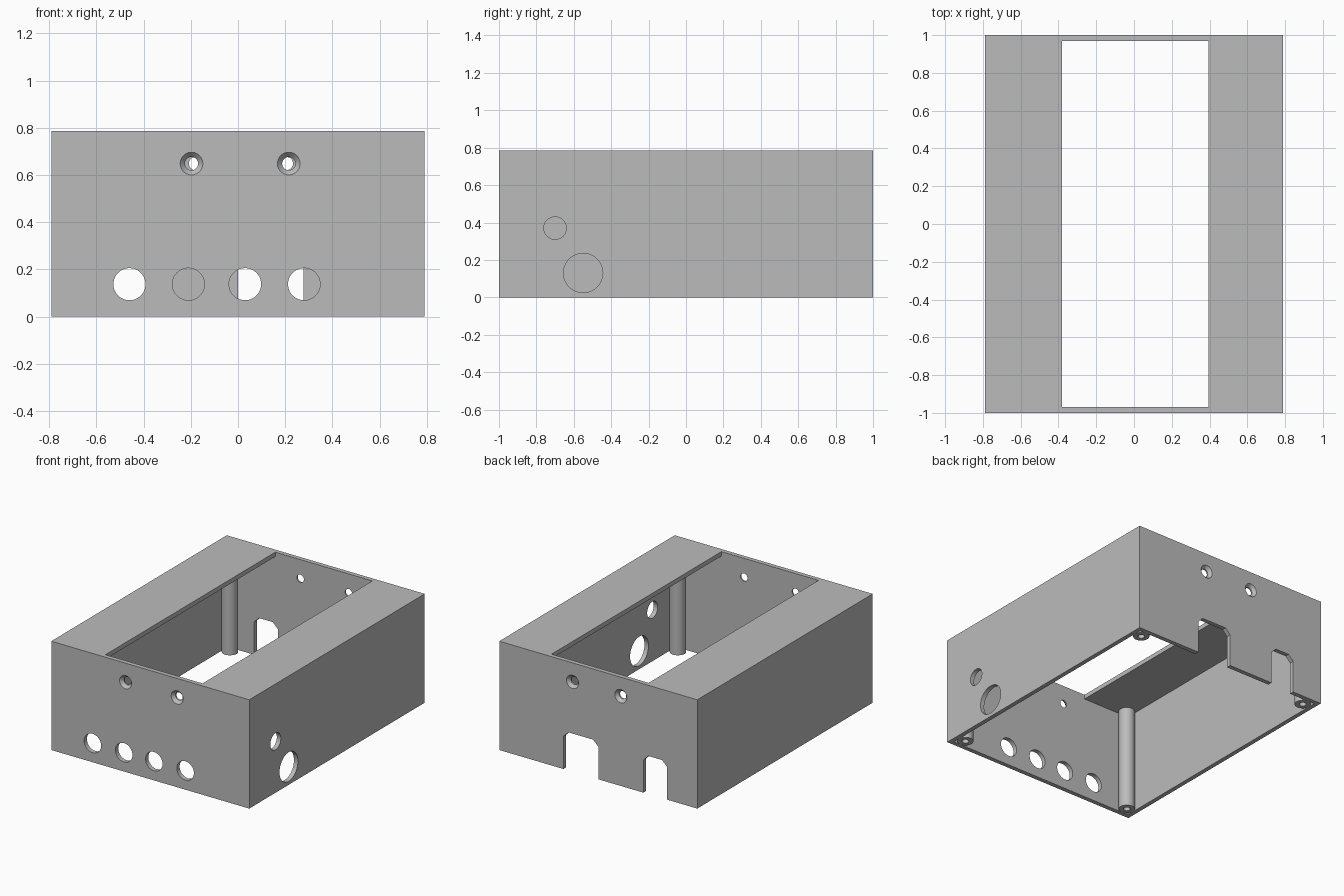
import bpy
import math

if "Cube" in bpy.data.objects:
    bpy.data.objects.remove(bpy.data.objects["Cube"])

W, D, H, T = 0.79, 1.0, 0.785, 0.032   # half width, half depth, height, wall

grey = bpy.data.materials.new("light grey")
grey.use_nodes = True
grey.diffuse_color = (0.5, 0.5, 0.5, 1)
grey.node_tree.nodes["Principled BSDF"].inputs["Base Color"].default_value = (0.5, 0.5, 0.5, 1)


def prism(name, outline, y0, y1):
    """Extrude an xz outline along y."""
    n = len(outline)
    verts = [(x, y, z) for y in (y0, y1) for x, z in outline]
    faces = [tuple(range(n)), tuple(reversed(range(n, 2 * n)))]
    faces += [(i, i + n, (i + 1) % n + n, (i + 1) % n) for i in range(n)]
    mesh = bpy.data.meshes.new(name)
    mesh.from_pydata(verts, [], faces)
    mesh.materials.append(grey)
    ob = bpy.data.objects.new(name, mesh)
    bpy.context.collection.objects.link(ob)
    return ob


def box(name, x0, x1, y0, y1, z0, z1):
    return prism(name, [(x0, z0), (x1, z0), (x1, z1), (x0, z1)], y0, y1)


def cone(name, loc, r1, r2, depth, rot=(0, 0, 0)):
    bpy.ops.mesh.primitive_cone_add(vertices=48, radius1=r1, radius2=r2,
                                    depth=depth, location=loc, rotation=rot)
    ob = bpy.context.object
    ob.name = name
    ob.data.materials.append(grey)
    return ob


def cut(target, cutter):
    """Subtract the cutter and remove it."""
    mod = target.modifiers.new("cut", 'BOOLEAN')
    mod.operation, mod.solver, mod.object = 'DIFFERENCE', 'EXACT', cutter
    bpy.context.view_layer.objects.active = target
    bpy.ops.object.modifier_apply(modifier=mod.name)
    bpy.data.objects.remove(cutter)


def finish(ob):
    bpy.ops.object.select_all(action='DESELECT')
    ob.select_set(True)
    bpy.context.view_layer.objects.active = ob
    bpy.ops.object.shade_smooth_by_angle(angle=math.radians(25))


# Hollow case, open below, with a long window in the lid
case = box("case", -W, W, -D, D, 0, H)
cut(case, box("cavity", -W + T, W - T, -D + T, D - T, -0.1, H - T))
cut(case, box("lid_window", -0.38, 0.395, -D + T, D - T, H - 0.2, H + 0.1))

# Row of round ports in the front
for x in (-0.46, -0.21, 0.03, 0.28):
    cut(case, cone("port", (x, -D, 0.137), 0.068, 0.068, 0.2, (math.pi / 2, 0, 0)))

# Two round ports in the left wall
for y, z, r in ((-0.7, 0.37, 0.06), (-0.55, 0.13, 0.105)):
    cut(case, cone("side_port", (W, y, z), r, r, 0.2, (0, math.pi / 2, 0)))

# Countersunk screw holes at both ends
for side, xs in ((-1, (-0.197, 0.215)), (1, (-0.18, 0.205))):
    for x in xs:
        turn = (-side * math.pi / 2, 0, 0)
        cut(case, cone("screw_hole", (x, side * D, 0.648), 0.028, 0.028, 0.2, turn))
        cut(case, cone("countersink", (x, side * D, 0.648), 0.028, 0.068, 0.044, turn))

# Chamfered notches in the lower back edge
C, TOP = 0.04, 0.275
for x0, x1 in ((0.0, 0.278), (-0.55, -0.36)):
    outline = [(x0, -0.1), (x1, -0.1), (x1, TOP - C), (x1 - C, TOP),
               (x0 + C, TOP), (x0, TOP - C)]
    cut(case, prism("notch", outline, D - 0.1, D + 0.1))
finish(case)

# Corner posts with blind screw holes
R = 0.054
for sx, xn in ((-1, "right"), (1, "left")):
    for sy, yn in ((-1, "front"), (1, "back")):
        x, y = sx * (W - T - R), sy * (D - T - R)
        post = cone(f"{yn}_{xn}_post", (x, y, (H - T) / 2), R, R, H - T)
        cut(post, cone("post_hole", (x, y, 0), 0.023, 0.023, 0.6))
        finish(post)
